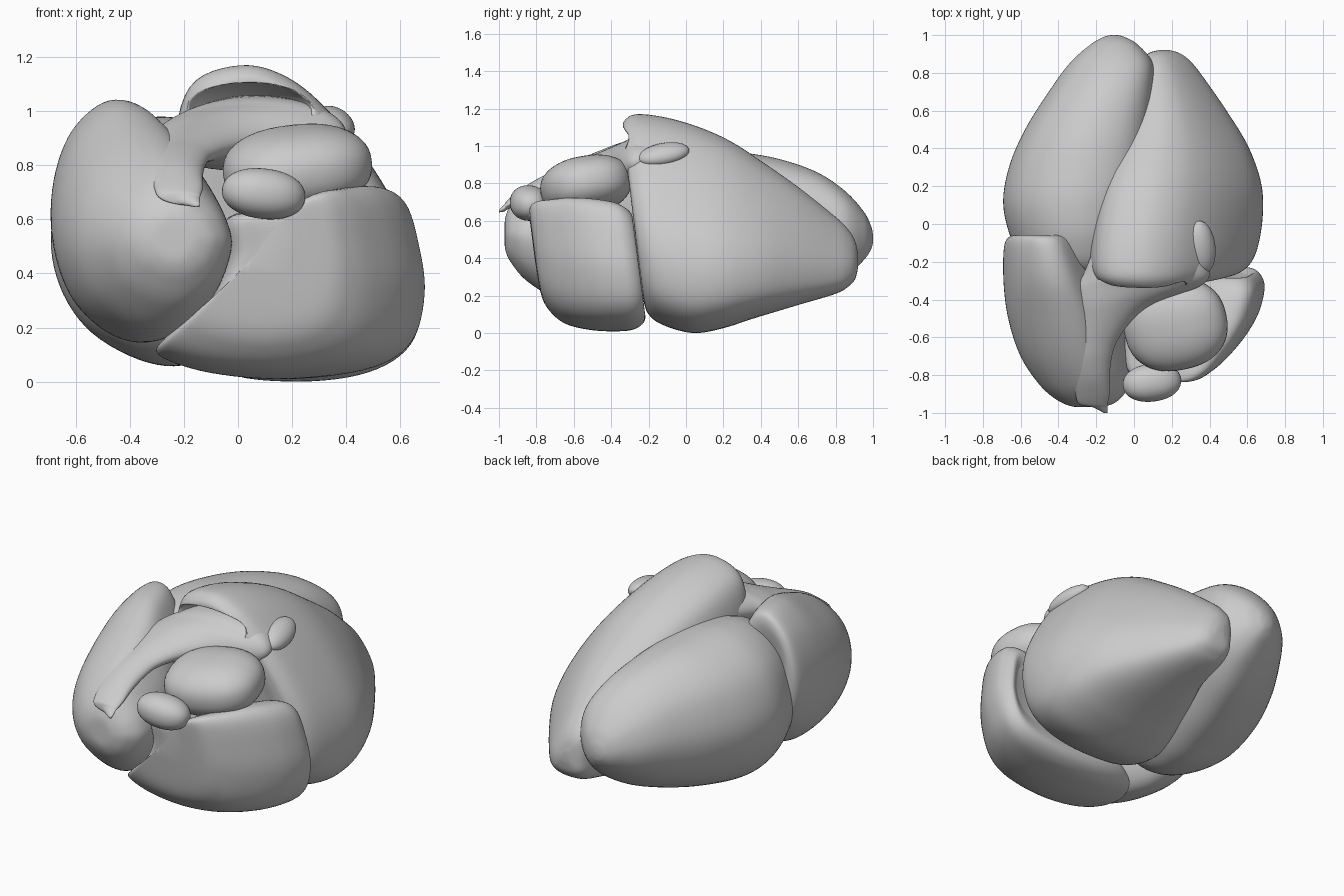
import bpy, bmesh, math
from mathutils import Vector


def spline(a, b, c, d, t):
    """Catmull-Rom interpolation between b and c."""
    return 0.5 * (2 * b + (c - a) * t + (2 * a - 5 * b + 4 * c - d) * t * t
                  + (3 * b - a - 3 * c + d) * t ** 3)


def smooth_ring(pts, steps=6):
    p = [Vector(q) for q in pts]
    n = len(p)
    return [spline(p[i - 1], p[i], p[(i + 1) % n], p[(i + 2) % n], s / steps)
            for i in range(n) for s in range(steps)]


def loft(name, outline, sections, steps=7, lean=None):
    """Sections (y, x0, x1, z0, z1) hold boxes that the unit outline fills.
    lean(y, z) gives an extra shift along y."""
    ring = smooth_ring(outline)
    n = len(ring)
    s = [Vector(q) for q in sections]
    rows = []
    for i in range(len(s) - 1):
        a, d = s[max(i - 1, 0)], s[min(i + 2, len(s) - 1)]
        rows += [spline(a, s[i], s[i + 1], d, k / steps) for k in range(steps)]
    rows.append(s[-1])
    verts = [Vector((x0 + (x1 - x0) * u.x, y, z0 + (z1 - z0) * u.y))
             for y, x0, x1, z0, z1 in rows for u in ring]
    if lean:
        for v in verts:
            v.y += lean(v.y, v.z)
    faces = [(r * n + j, r * n + (j + 1) % n, (r + 1) * n + (j + 1) % n, (r + 1) * n + j)
             for r in range(len(rows) - 1) for j in range(n)]
    faces += [tuple(range(n))[::-1], tuple(range((len(rows) - 1) * n, len(rows) * n))]
    me = bpy.data.meshes.new(name)
    me.from_pydata(verts, [], faces)
    bm = bmesh.new()
    bm.from_mesh(me)
    bmesh.ops.recalc_face_normals(bm, faces=bm.faces)
    bm.to_mesh(me)
    bm.free()
    ob = bpy.data.objects.new(name, me)
    bpy.context.collection.objects.link(ob)
    for p in me.polygons:
        p.use_smooth = True
    return ob


def blob(name, loc, size, rot=(0, 0, 0), power=1.0):
    """Rounded lump; power below 1 makes it boxier."""
    bpy.ops.mesh.primitive_uv_sphere_add(segments=48, ring_count=24, location=loc, rotation=rot)
    ob = bpy.context.object
    ob.name = name
    for v in ob.data.vertices:
        v.co = [math.copysign(abs(c) ** power, c) * r for c, r in zip(v.co, size)]
    for p in ob.data.polygons:
        p.use_smooth = True
    return ob


circle = [(0.5 + 0.5 * math.cos(a * math.pi / 6), 0.5 + 0.5 * math.sin(a * math.pi / 6))
          for a in range(12)]

# Right-hand ventricle: broad low, narrow at the top, tapering to the back tip
rv_outline = [(.28, 1), (.48, .96), (.66, .84), (.83, .66), (.96, .46), (1, .28), (.95, .12),
              (.78, .03), (.5, 0), (.2, .03), (.04, .16), (0, .4), (0, .7), (.07, .93)]
rv = loft("right_ventricle", rv_outline, [
    (-.275, .0, .40, .35, .95), (-.28, -.12, .50, .2, 1.08), (-.26, -.20, .585, .10, 1.14),
    (-.18, -.24, .645, .04, 1.17), (0, -.23, .68, 0, 1.135), (.2, -.18, .675, .03, 1.05),
    (.4, -.10, .61, .09, .92), (.6, -.01, .49, .15, .78), (.8, .03, .35, .21, .62),
    (.87, .05, .29, .25, .55), (.905, .08, .24, .29, .49), (.92, .13, .19, .35, .42)],
    lean=lambda y, z: -.12 * (z - .6) * max(0, min(1, (.3 - y) / .5)))

# Opening under the arch at the top front
cutter = blob("arch_cutter", (.04, -.40, 1.01), (.25, .26, .10))
cutter.hide_render = True
cutter.hide_viewport = True
cut = rv.modifiers.new("arch_opening", 'BOOLEAN')
cut.operation = 'DIFFERENCE'
cut.object = cutter

# Left-hand ventricle: smooth egg
lv_outline = [(.55, 1), (.3, .95), (.1, .8), (0, .55), (.04, .32), (.2, .13), (.48, .01),
              (.72, .02), (.92, .2), (1, .5), (.95, .78), (.8, .94)]
loft("left_ventricle", lv_outline, [
    (-.27, -.4, -.2, .4, .6), (-.25, -.55, -.05, .22, .85), (-.1, -.64, .02, .09, .95),
    (.1, -.69, .06, .06, .98), (.3, -.66, .09, .09, .965), (.5, -.575, .10, .14, .93),
    (.7, -.45, .11, .21, .86), (.85, -.34, .10, .30, .76), (.95, -.23, .02, .39, .65),
    (.99, -.16, -.05, .45, .57), (1.0, -.12, -.09, .49, .52)])

# Left atrium: large rounded chamber at the front left, top falling to the front
la_outline = [(.66, .985), (.42, 1), (.16, .86), (.02, .64), (.01, .40), (.14, .17), (.4, .02),
              (.65, .01), (.88, .17), (1, .44), (.96, .64), (.84, .82)]
loft("left_atrium", la_outline, [
    (-.075, -.58, -.38, .6, .85), (-.06, -.64, -.32, .45, .98), (-.11, -.685, -.25, .29, 1.03),
    (-.3, -.69, -.16, .17, 1.02), (-.5, -.665, -.07, .15, .95), (-.7, -.60, -.03, .19, .86),
    (-.85, -.50, -.03, .28, .77), (-.93, -.41, -.08, .37, .69), (-.965, -.33, -.15, .44, .62),
    (-.97, -.26, -.22, .51, .55)])

# Right atrium: flat-topped chamber with a low lobe to the left
ra_outline = [(.29, .84), (.55, .88), (.8, 1), (.92, .95), (.98, .7), (1, .45), (.95, .2),
              (.8, .06), (.5, 0), (.2, .03), (0, .12), (.03, .21), (.18, .36), (.28, .58)]
loft("right_atrium", ra_outline, [
    (-.27, .1, .6, .2, .55), (-.25, -.05, .65, .08, .63), (-.32, -.2, .69, .02, .69),
    (-.45, -.28, .665, .01, .715), (-.57, -.29, .60, .02, .72), (-.68, -.26, .51, .05, .71),
    (-.75, -.2, .43, .11, .70), (-.79, -.12, .35, .2, .67), (-.80, .02, .22, .38, .60)],
    lean=lambda y, z: -.13 * (z - .33))

# Great vessel stumps
blob("aorta_stump", (.22, -.535, .79), (.275, .24, .155), (.15, -.12, .2), .86)
blob("small_vessel_stump", (.095, -.84, .695), (.155, .10, .093), (0, .12, .12), .92)

# Flattened vessel running from under the arch to a torn front end
loft("pulmonary_vessel", circle, [
    (-.15, -.22, .36, .80, 1.06), (-.27, -.27, .40, .78, 1.05), (-.34, -.31, .33, .78, 1.02),
    (-.42, -.31, .12, .80, .985), (-.5, -.30, .0, .81, .95), (-.62, -.31, -.09, .79, .90),
    (-.72, -.33, -.12, .75, .86), (-.82, -.32, -.13, .71, .81), (-.9, -.31, -.13, .68, .755),
    (-.955, -.29, -.14, .66, .71), (-.97, -.22, -.14, .65, .69), (-1.0, -.16, -.14, .645, .66)])

# Small ear-shaped bump on the right ventricle
blob("ventricle_appendage", (.36, -.12, .955), (.075, .14, .055), (.22, .5, .25))
